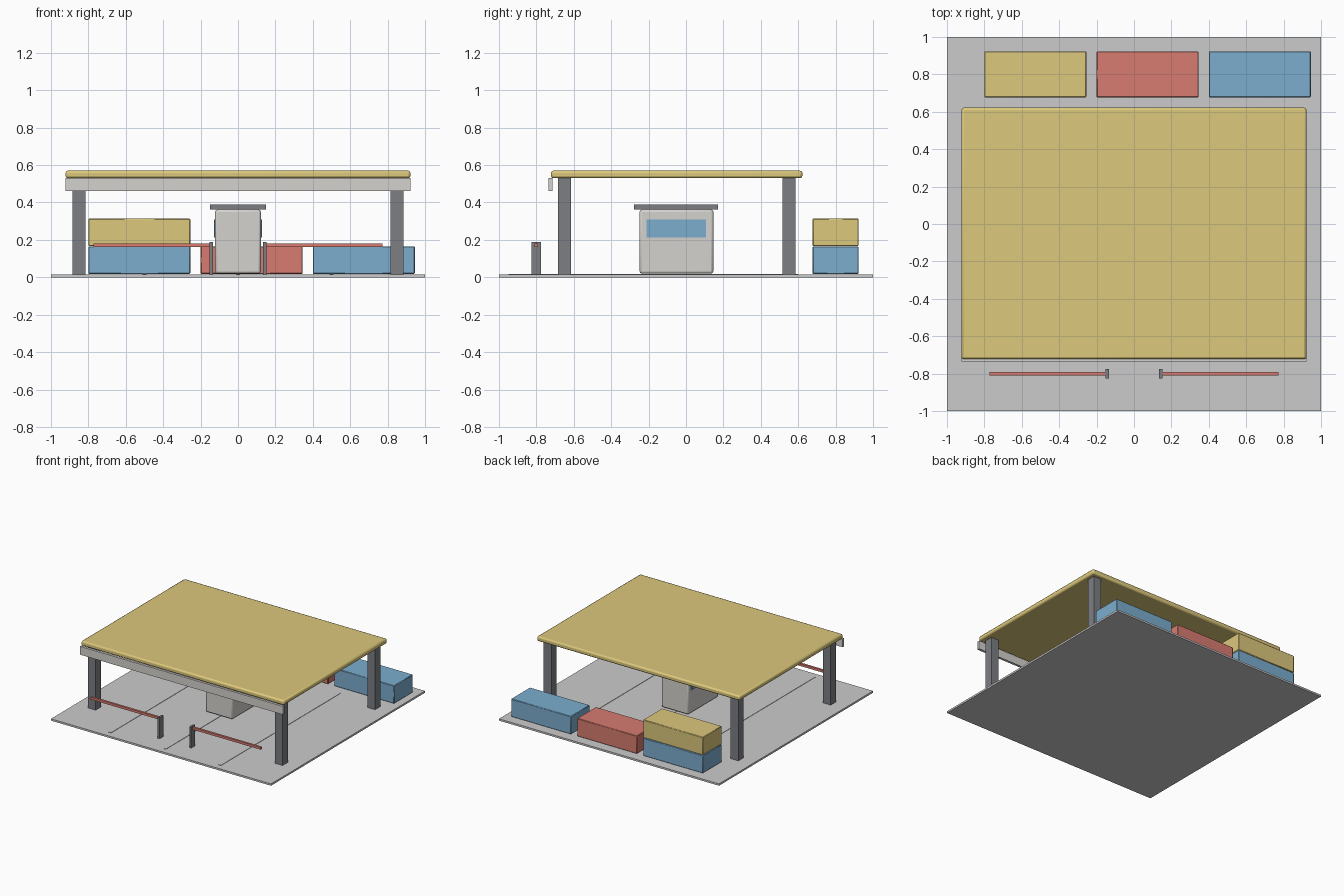
import bpy

if "Cube" in bpy.data.objects:
    bpy.data.objects.remove(bpy.data.objects["Cube"])

COLOURS = {
    "yellow": (0.72, 0.58, 0.20, 1), "red": (0.68, 0.20, 0.16, 1),
    "blue": (0.20, 0.42, 0.62, 1), "dark": (0.20, 0.21, 0.23, 1),
    "pale": (0.66, 0.65, 0.62, 1), "white": (0.8, 0.8, 0.8, 1),
}
mats = {}
for key, rgba in COLOURS.items():
    mats[key] = bpy.data.materials.new(key)
    mats[key].diffuse_color = rgba


def box(name, x, y, z, colour=None, bevel=0, segments=2):
    """Box from (min, max) ranges on each axis, with optional rounded edges."""
    spans = (x, y, z)
    bpy.ops.mesh.primitive_cube_add(size=1, location=[(a + b) / 2 for a, b in spans])
    ob = bpy.context.object
    ob.name = name
    ob.scale = [b - a for a, b in spans]
    bpy.ops.object.transform_apply(location=False, rotation=False, scale=True)
    if colour:
        ob.data.materials.append(mats[colour])
    if bevel:
        mod = ob.modifiers.new("rounded_edges", 'BEVEL')
        mod.width, mod.segments = bevel, segments
        bpy.ops.object.shade_smooth_by_angle()
    return ob


TOP = 0.015  # pavement height

# Pavement and lane lines
box("pavement", (-1, 1), (-1, 1), (0, TOP))
for i, x in enumerate((-0.5, 0, 0.5)):
    box(f"lane_line_{i + 1}", (x - 0.01, x + 0.01), (-0.95, 0.6), (TOP - 0.003, TOP + 0.003), "white")

# Canopy, front fascia and pillars
box("canopy_roof", (-0.922, 0.922), (-0.722, 0.622), (0.53, 0.57), "yellow", 0.012)
box("canopy_fascia", (-0.922, 0.922), (-0.735, -0.715), (0.462, 0.53), "pale")
for sx, side in ((-1, "left"), (1, "right")):
    for y, end in ((-0.65, "front"), (0.55, "back")):
        x = sx * 0.85
        box(f"{end}_{side}_pillar", (x - 0.035, x + 0.035), (y - 0.035, y + 0.035), (TOP, 0.535), "dark")

# Booth with overhanging roof
box("booth_body", (-0.122, 0.122), (-0.248, 0.146), (TOP + 0.005, 0.362), "pale", 0.012)
box("booth_roof", (-0.15, 0.15), (-0.277, 0.172), (0.362, 0.388), "dark")

for sx, side in ((-1, "left"), (1, "right")):
    # Booth side window
    box(f"booth_window_{side}", sorted((sx * 0.11, sx * 0.128)), (-0.212, 0.108), (0.212, 0.31), "blue")
    # Barrier post and arm
    box(f"barrier_post_{side}", sorted((sx * 0.135, sx * 0.152)), (-0.825, -0.775), (TOP, 0.188), "dark")
    box(f"barrier_arm_{side}", sorted((sx * 0.145, sx * 0.773)), (-0.809, -0.791), (0.162, 0.181), "red")

# Cargo containers along the back
for i, (x, level, colour) in enumerate(((-0.8, 0, "blue"), (-0.8, 1, "yellow"),
                                       (-0.2, 0, "red"), (0.4, 0, "blue"))):
    z = 0.018 + 0.149 * level
    box(f"container_{i + 1}", (x, x + 0.545), (0.677, 0.923), (z, z + 0.147), colour, 0.004, 1)

for m in bpy.data.materials:
    if m.users and not m.is_grease_pencil:
        m.use_nodes = True
        m.node_tree.nodes["Principled BSDF"].inputs["Base Color"].default_value = m.diffuse_color
